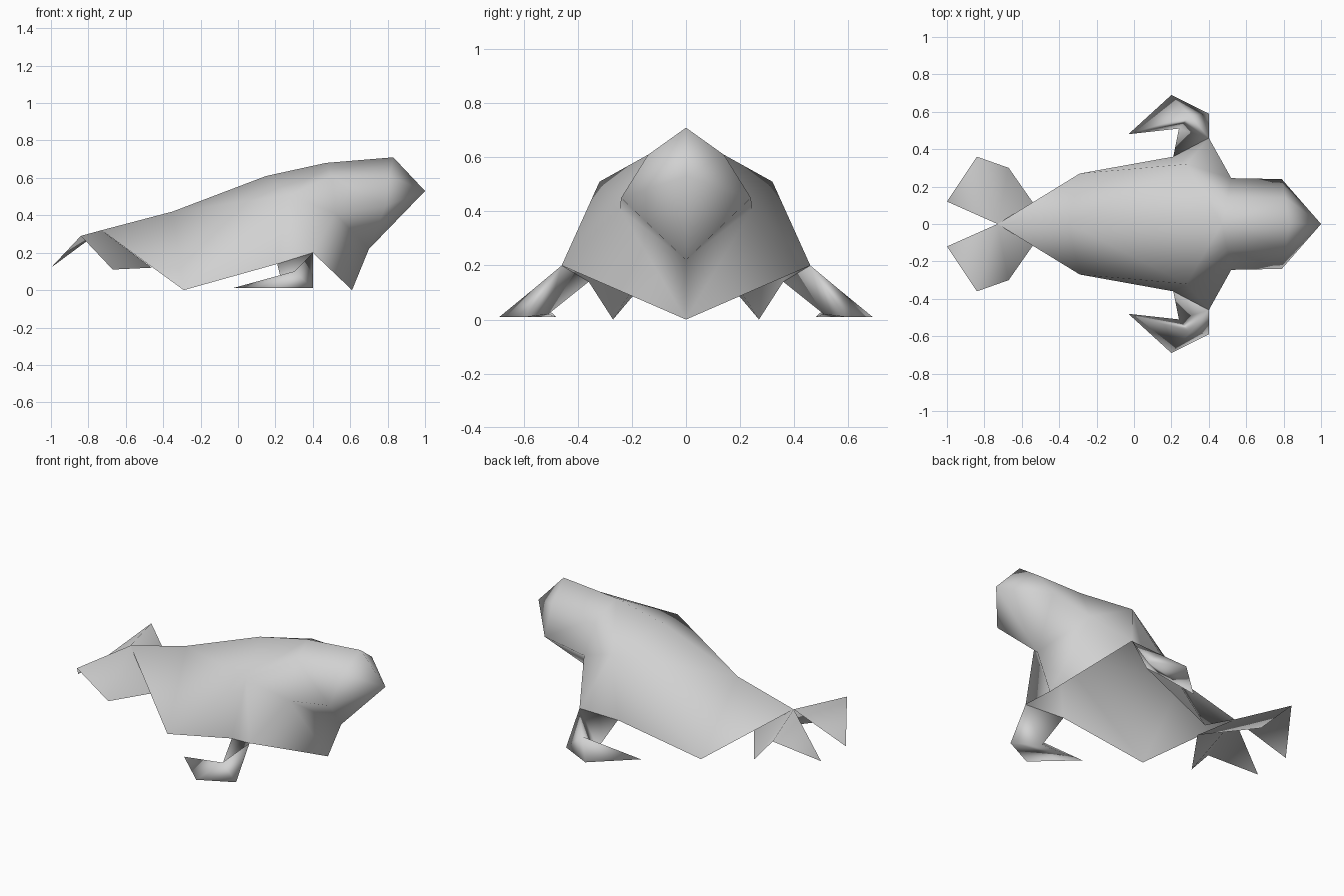
import bpy, bmesh
from mathutils import Vector

if "Cube" in bpy.data.objects:
    bpy.data.objects.remove(bpy.data.objects["Cube"])

hide = bpy.data.materials.new("pale_grey_hide")
hide.diffuse_color = (0.64, 0.64, 0.64, 1)
hide.use_nodes = True
hide.node_tree.nodes["Principled BSDF"].inputs["Base Color"].default_value = hide.diffuse_color

# Key points of the left half (y >= 0)
P = {
    # back ridge, from tail to nose
    "tail": (-0.73, 0, 0.32), "rump": (-0.35, 0, 0.42), "back": (0.15, 0, 0.61),
    "nape": (0.47, 0, 0.68), "crown": (0.83, 0, 0.71), "nose": (1, 0, 0.53),
    "chin": (0.70, 0, 0.22), "chest": (0.61, 0, 0),
    # side of the body and head
    "hip": (-0.29, 0.27, 0), "shoulder": (0.28, 0.32, 0.51),
    "neck_up": (0.50, 0.14, 0.61), "neck": (0.52, 0.245, 0.41),
    "temple": (0.81, 0.14, 0.61), "cheek": (0.79, 0.24, 0.45),
    # front flipper
    "root_f": (0.40, 0.46, 0.20), "root_b": (0.21, 0.36, 0.14),
    "wrist_f": (0.40, 0.59, 0.01), "wrist_b": (0.24, 0.51, 0.02),
    "knuckle": (0.30, 0.58, 0.10), "palm": (0.20, 0.69, 0.01), "tip": (-0.03, 0.48, 0.01),
    # hind flipper
    "fan_in": (-1, 0.12, 0.12), "fan_top": (-0.84, 0.36, 0.29),
    "fan_out": (-0.67, 0.30, 0.11), "fan_root": (-0.46, 0, 0.12),
}


def half_part(name, faces, centre):
    """Build faces from named points, turn them outward and mirror across y."""
    bm = bmesh.new()
    verts = {}
    for face in faces:
        ring = []
        for key in face.split():
            if key not in verts:
                verts[key] = bm.verts.new(P[key])
            ring.append(verts[key])
        bm.faces.new(ring)
    bmesh.ops.recalc_face_normals(bm, faces=bm.faces[:])
    c = Vector(centre)
    if sum(f.normal.dot(f.calc_center_median() - c) * f.calc_area() for f in bm.faces) < 0:
        bmesh.ops.reverse_faces(bm, faces=bm.faces[:])
    me = bpy.data.meshes.new(name)
    bm.to_mesh(me)
    bm.free()
    me.materials.append(hide)
    for p in me.polygons:
        p.use_smooth = True
    ob = bpy.data.objects.new(name, me)
    bpy.context.collection.objects.link(ob)
    mod = ob.modifiers.new("mirror", "MIRROR")
    mod.use_axis = (False, True, False)
    mod.use_clip = True
    return ob


# Body and head: one shell, open underneath
half_part("body", [
    "tail rump hip", "rump back shoulder", "rump shoulder hip", "back nape shoulder",
    "shoulder root_b hip", "shoulder root_f root_b",
    "nape neck_up shoulder", "neck_up neck shoulder", "neck root_f shoulder",
    "neck chest root_f", "neck chin chest",
    "nape crown temple neck_up", "neck_up temple cheek neck",
    "crown nose temple", "temple nose cheek", "cheek nose chin", "neck cheek chin",
], (0.1, 0, 0.3))

# Front flippers: bent arm and backswept blade
half_part("front_flippers", [
    "root_f wrist_f knuckle", "wrist_f palm knuckle", "knuckle palm tip",
    "knuckle tip wrist_b", "root_f knuckle wrist_b root_b",
    "root_f root_b wrist_b wrist_f", "wrist_f wrist_b tip palm",
], (0.28, 0.55, 0.05))

# Hind flippers: folded fans spreading from the tail
half_part("hind_flippers", [
    "tail fan_in fan_top", "tail fan_top fan_out", "tail fan_out fan_root",
], (-0.75, 0.15, 0))
